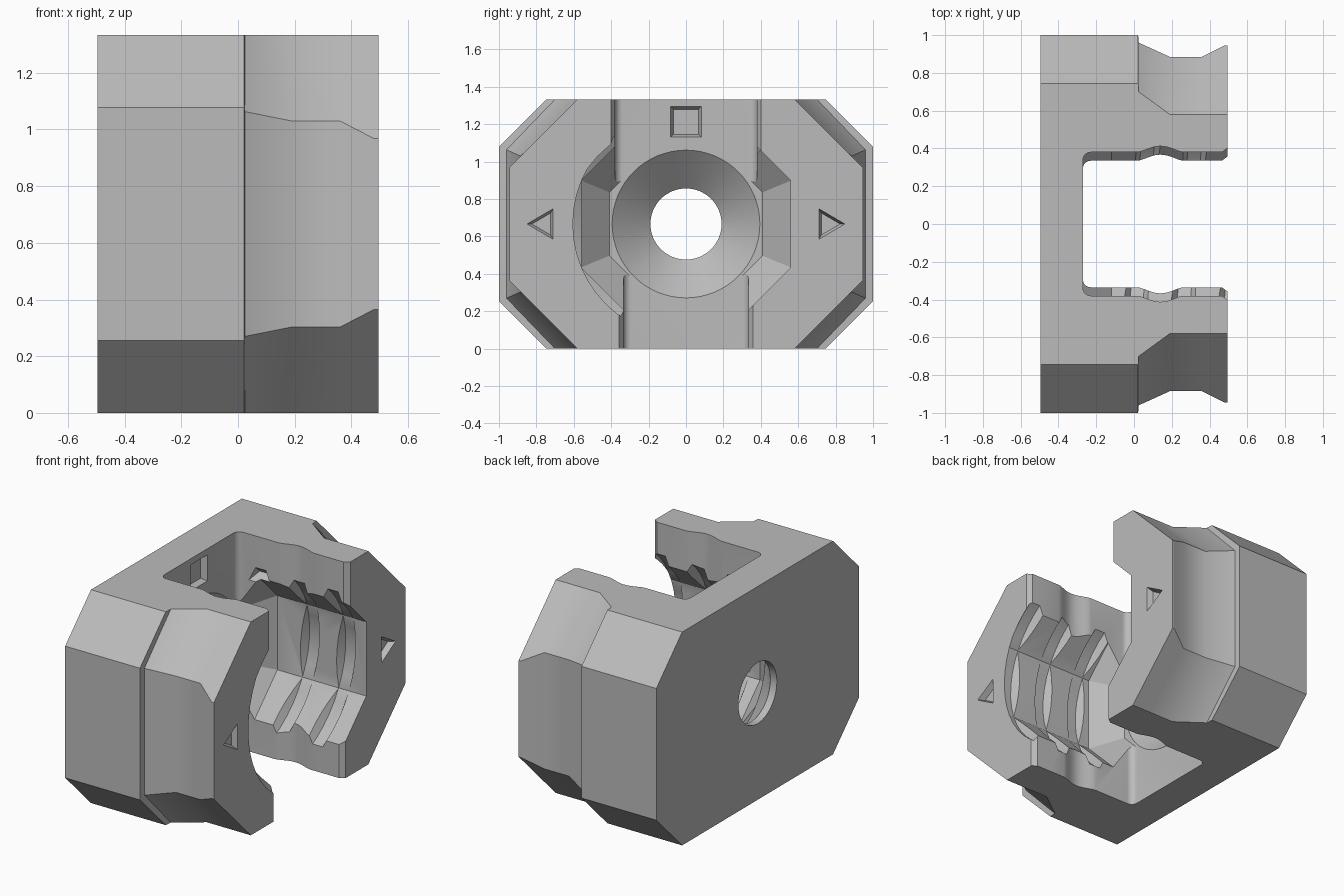
import bpy, bmesh, math

old = bpy.data.objects.get("Cube")
if old:
    bpy.data.objects.remove(old, do_unlink=True)

HEIGHT = 1.333
MID = HEIGHT / 2
BACK, SLOT_BACK, FRONT = -0.495, -0.27, 0.495

grey = bpy.data.materials.new("plain grey")
grey.use_nodes = True
grey.diffuse_color = (0.5, 0.5, 0.5, 1)
grey.node_tree.nodes["Principled BSDF"].inputs["Base Color"].default_value = grey.diffuse_color


def loft(name, rings):
    """Closed solid skinned through rings of equal point count."""
    bm = bmesh.new()
    loops = [[bm.verts.new(p) for p in ring] for ring in rings]
    n = len(loops[0])
    for a, b in zip(loops, loops[1:]):
        for i in range(n):
            j = (i + 1) % n
            bm.faces.new((a[i], a[j], b[j], b[i]))
    bm.faces.new(loops[0])
    bm.faces.new(loops[-1])
    bmesh.ops.recalc_face_normals(bm, faces=bm.faces)
    mesh = bpy.data.meshes.new(name)
    bm.to_mesh(mesh)
    bm.free()
    obj = bpy.data.objects.new(name, mesh)
    mesh.materials.append(grey)
    bpy.context.collection.objects.link(obj)
    return obj


def body_ring(x, side, flat, corner):
    """Chamfered rectangle across the block."""
    top = HEIGHT - corner
    half = [(flat, 0), (side, corner), (side, top), (flat, HEIGHT)]
    return [(x, y, z) for y, z in half] + [(x, -y, z) for y, z in reversed(half)]


def circle_ring(x, radius, sides, turn=0.0):
    return [(x, radius * math.cos(turn + math.tau * i / sides),
             MID + radius * math.sin(turn + math.tau * i / sides)) for i in range(sides)]


def octagon(x, apothem):
    return circle_ring(x, apothem / math.cos(math.pi / 8), 8, math.pi / 8)


def slot(name, half, z0, z1):
    """Open slot with rounded inner corners, a shallow scallop and a flared mouth."""
    r = 0.04
    path = []
    for i in range(7):
        a = math.pi / 2 * i / 6
        path.append((SLOT_BACK + r - r * math.cos(a), half - r + r * math.sin(a)))
    for i in range(17):
        t = i / 16
        path.append((0.02 + 0.24 * t, half + 0.032 * math.sin(math.pi * t) ** 1.4))
    path += [(0.465, half), (FRONT, half + 0.022), (0.7, half + 0.022)]
    outline = path + [(x, -y) for x, y in reversed(path)]
    return loft(name, [[(x, y, z) for x, y in outline] for z in (z0, z1)])


# Main block and waisted front part
block = loft("clamp_block", [
    body_ring(BACK, 1, 0.745, 0.255),
    body_ring(0.022, 1, 0.745, 0.255),
    body_ring(0.025, 0.96, 0.70, 0.27),
    body_ring(0.19, 0.885, 0.58, 0.303),
    body_ring(0.36, 0.885, 0.58, 0.303),
    body_ring(0.48, 0.945, 0.58, 0.365),
    body_ring(FRONT, 0.945, 0.58, 0.365)])

# Slots, wider above than below
cutters = [slot("upper_slot_cutter", 0.38, MID, HEIGHT + 0.2),
           slot("lower_slot_cutter", 0.335, -0.2, MID + 0.01)]

# Octagonal pocket with tapered end
cutters.append(loft("pocket_cutter", [
    octagon(SLOT_BACK + 0.001, 0.41), octagon(-0.12, 0.56), octagon(0.7, 0.56)]))

# Countersunk hole through the back wall
cutters.append(loft("hole_cutter", [
    circle_ring(-0.7, 0.19, 64), circle_ring(-0.45, 0.19, 64),
    circle_ring(SLOT_BACK, 0.395, 64), circle_ring(-0.2, 0.395, 64)]))

# Helical thread groove that bites into the pocket walls
PITCH, STEPS = 0.25, 48
thread = []
for i in range(-2 * STEPS + 6, int(1.15 * STEPS)):
    a = math.tau * i / STEPS
    x = 0.355 + PITCH * i / STEPS
    thread.append([(x + dx, r * math.cos(a), MID + r * math.sin(a))
                   for dx, r in ((-0.10, 0.5), (-0.035, 0.605), (0.035, 0.605), (0.10, 0.5))])
cutters.append(loft("thread_cutter", thread))

# Square mark on the back wall
def square(x, s):
    return [(x, y * s, 1.213 + z * s) for y, z in ((-1, -1), (1, -1), (1, 1), (-1, 1))]

cutters.append(loft("square_mark_cutter", [
    square(SLOT_BACK - 0.035, 0.067), square(SLOT_BACK, 0.082), square(SLOT_BACK + 0.02, 0.082)]))

# Triangle marks on both front faces
def triangle(x, side, s):
    return [(x, side * (0.757 + 0.093 * s), MID),
            (x, side * (0.757 - 0.047 * s), MID + 0.082 * s),
            (x, side * (0.757 - 0.047 * s), MID - 0.082 * s)]

for label, side in (("left", 1), ("right", -1)):
    cutters.append(loft(label + "_triangle_cutter", [
        triangle(FRONT - 0.035, side, 0.72), triangle(FRONT, side, 1),
        triangle(FRONT + 0.02, side, 1)]))

# Carve the block, then discard the cutters
bpy.context.view_layer.objects.active = block
for c in cutters:
    mod = block.modifiers.new(c.name, "BOOLEAN")
    mod.operation, mod.solver, mod.object = "DIFFERENCE", "EXACT", c
    bpy.ops.object.modifier_apply(modifier=mod.name)
    bpy.data.objects.remove(c, do_unlink=True)

bpy.ops.object.select_all(action="DESELECT")
block.select_set(True)
bpy.ops.object.shade_smooth_by_angle(angle=math.radians(28))
